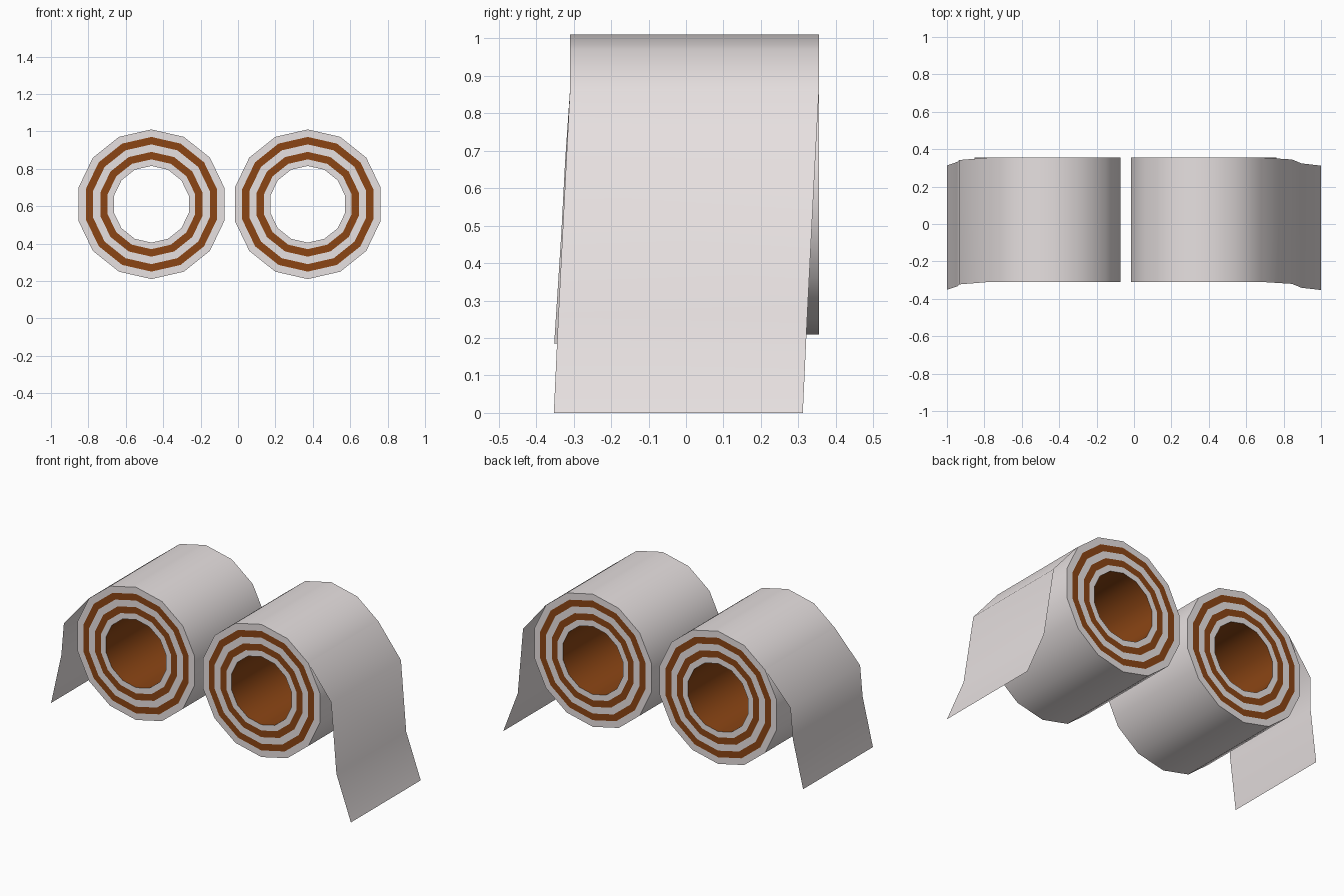
import bpy, bmesh
from math import pi, cos, sin

if "Cube" in bpy.data.objects:
    bpy.data.objects.remove(bpy.data.objects["Cube"])

SIDES, FRONT, BACK, CZ = 14, -0.31, 0.355, 0.61
RADII = [0.40, 0.36, 0.32, 0.28, 0.24, 0.205]


def material(name, color):
    m = bpy.data.materials.new(name)
    m.diffuse_color = (*color, 1)
    m.use_nodes = True
    m.node_tree.nodes["Principled BSDF"].inputs["Base Color"].default_value = m.diffuse_color
    return m


paper = material("paper", (0.80, 0.75, 0.75))
card = material("cardboard", (0.26, 0.06, 0.007))


def finish(name, bm, angle):
    mesh = bpy.data.meshes.new(name)
    bm.to_mesh(mesh)
    bm.free()
    mesh.materials.append(paper)
    mesh.materials.append(card)
    ob = bpy.data.objects.new(name, mesh)
    bpy.context.collection.objects.link(ob)
    bpy.ops.object.select_all(action='DESELECT')
    ob.select_set(True)
    bpy.context.view_layer.objects.active = ob
    bpy.ops.object.shade_smooth_by_angle(angle=angle)


def roll(name, cx):
    # closed loop of rings: front end inwards, through the core, back end outwards
    bm = bmesh.new()
    profile = [(r, FRONT) for r in RADII] + [(r, BACK) for r in reversed(RADII)]
    rings = []
    for r, y in profile:
        angles = [pi / 2 + 2 * pi * i / SIDES for i in range(SIDES)]
        rings.append([bm.verts.new((cx + r * cos(a), y, CZ + r * sin(a))) for a in angles])
    for k, ring in enumerate(rings):
        nxt = rings[(k + 1) % len(rings)]
        for i in range(SIDES):
            j = (i + 1) % SIDES
            f = bm.faces.new((ring[i], ring[j], nxt[j], nxt[i]))
            f.material_index = int(k in (1, 3, 5, 7, 9))
    bmesh.ops.recalc_face_normals(bm, faces=bm.faces)
    finish(name, bm, pi / 6)


def sheet(name, path):
    # loose end of the paper, drifting slightly forward as it hangs
    bm = bmesh.new()
    rows = [[bm.verts.new((x, y, z)) for y in (FRONT - d, BACK - d)] for x, z, d in path]
    for a, b in zip(rows, rows[1:]):
        f = bm.faces.new((a[0], b[0], b[1], a[1]))
        f.normal_update()
        if f.normal.x * path[-1][0] < 0:
            f.normal_flip()
    finish(name, bm, pi / 3)


roll("left_roll", -0.463)
roll("right_roll", 0.373)
sheet("left_sheet", [(-0.776, 0.86, 0), (-0.935, 0.67, 0.013), (-0.945, 0.48, 0.023), (-1.0, 0.185, 0.042)])
sheet("right_sheet", [(0.686, 0.86, 0), (0.845, 0.67, 0.01), (0.895, 0.26, 0.031), (1.0, 0.0, 0.043)])
